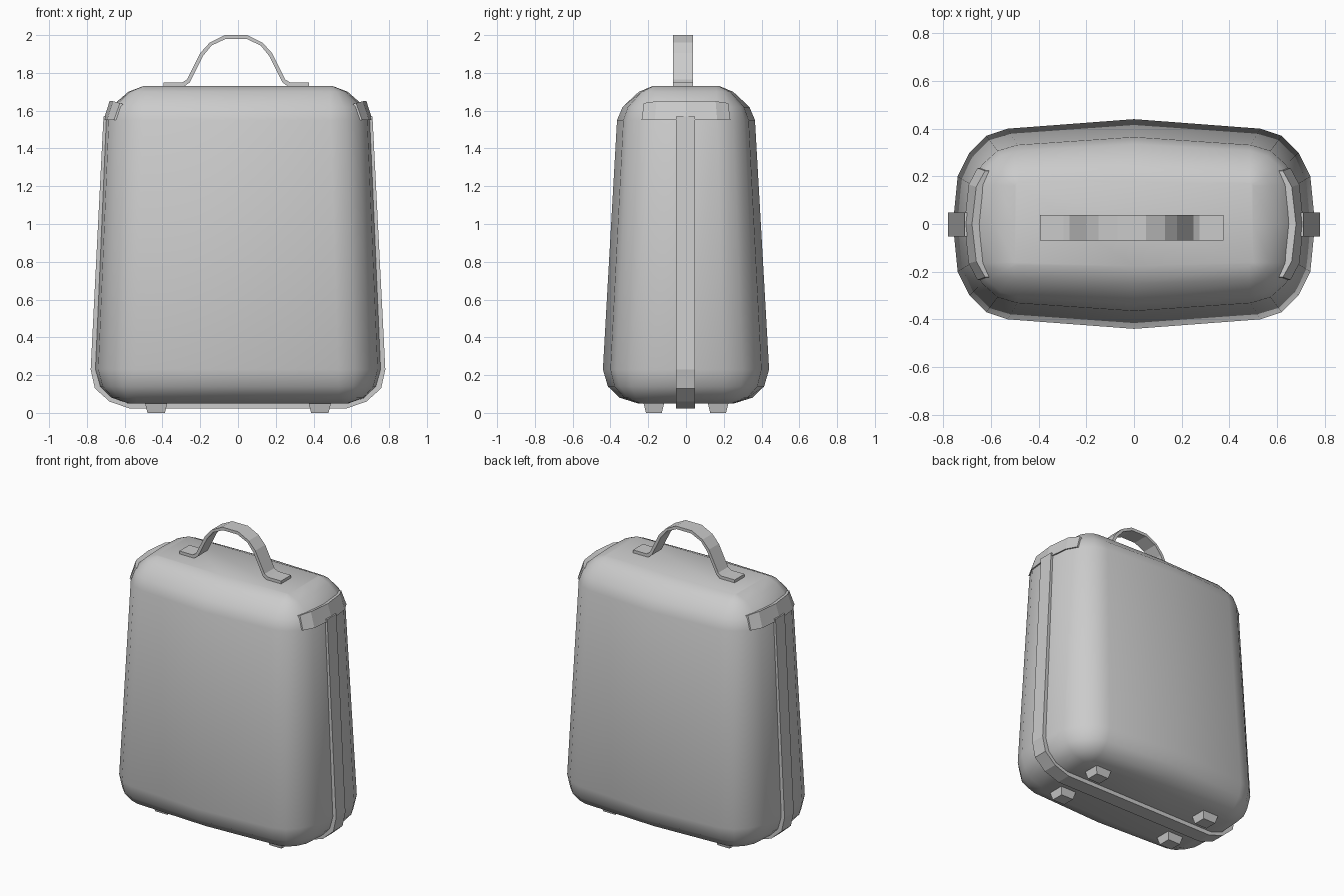
import bpy, bmesh

if "Cube" in bpy.data.objects:
    bpy.data.objects.remove(bpy.data.objects["Cube"])


def make(name, verts, faces, smooth=None):
    me = bpy.data.meshes.new(name)
    me.from_pydata(verts, [], faces)
    bm = bmesh.new()
    bm.from_mesh(me)
    bmesh.ops.recalc_face_normals(bm, faces=bm.faces)
    bm.to_mesh(me)
    bm.free()
    ob = bpy.data.objects.new(name, me)
    bpy.context.collection.objects.link(ob)
    if smooth:
        bpy.ops.object.select_all(action='DESELECT')
        ob.select_set(True)
        bpy.context.view_layer.objects.active = ob
        bpy.ops.object.shade_smooth_by_angle(angle=smooth)
    return ob


def loft(name, rings, smooth=None):
    """Skin a list of equal closed rings and cap both ends."""
    n = len(rings[0])
    verts = [v for r in rings for v in r]
    faces = [(i*n + j, i*n + (j+1) % n, (i+1)*n + (j+1) % n, (i+1)*n + j)
             for i in range(len(rings) - 1) for j in range(n)]
    faces += [tuple(range(n)), tuple(range((len(rings)-1)*n, len(rings)*n))]
    return make(name, verts, faces, smooth)


def strip(name, outer, inner, y0, y1):
    """Strap with an xz profile, running between two y planes."""
    rings = [[(a[0], y0, a[1]), (a[0], y1, a[1]), (b[0], y1, b[1]), (b[0], y0, b[1])]
             for a, b in zip(outer, inner)]
    return loft(name, rings)


# Body: tapered rounded box; each outline point is a core point plus a corner offset
quad = [(.53, 0, .23, 0), (.53, .20, .21, 0), (.53, .20, .16, .10),
        (.53, .20, .09, .17), (.53, .20, 0, .20), (0, .20, 0, .24)]


def outline(z, k):
    t = (z - .23) / 1.32
    sx, sy = 1 - .075*t, 1 - .17*t
    q = [((cx + k*ox)*sx, (cy + k*oy)*sy) for cx, cy, ox, oy in quad]
    half = q + [(-x, y) for x, y in q[-2::-1]]
    full = half + [(x, -y) for x, y in half[-2:0:-1]]
    return [(x, y, z) for x, y in full]


levels = [(.05, .2), (.08, .6), (.14, .87), (.23, 1), (1.55, 1),
          (1.62, .87), (1.70, .45), (1.73, .08)]
loft("body", [outline(z, k) for z, k in levels], smooth=.9)

# Band wrapping the sides and the underside
outer = [(.712, 1.57), (.78, .23), (.758, .13), (.68, .06), (.57, .022)]
inner = [(.64, 1.57), (.70, .25), (.68, .17), (.62, .12), (.54, .09)]
flip = lambda pts: [(-x, z) for x, z in reversed(pts)]
strip("band", outer + flip(outer), inner + flip(inner), -.052, .048)

# Curved caps over the upper ends of the band
for side, label in ((1, "right"), (-1, "left")):
    rings = []
    for y, dx, dz in ((-.235, -.055, -.01), (-.165, -.018, 0), (0, 0, 0),
                      (.165, -.018, 0), (.235, -.055, -.01)):
        rings.append([(side*(.712 + dx), y, 1.55), (side*(.68 + dx), y*.95, 1.65 + dz),
                      (side*(.635 + dx), y*.95, 1.635 + dz), (side*(.66 + dx), y, 1.55)])
    loft("cap_" + label, rings)

# Carry handle
top = [(-.395, 1.75), (-.295, 1.75), (-.27, 1.765), (-.20, 1.905), (-.15, 1.96), (-.07, 2),
       (.05, 2), (.13, 1.96), (.18, 1.905), (.25, 1.765), (.275, 1.75), (.375, 1.75)]
low = [(-.395, 1.728), (-.285, 1.728), (-.255, 1.75), (-.185, 1.89), (-.14, 1.945), (-.065, 1.98),
       (.045, 1.98), (.12, 1.945), (.165, 1.89), (.235, 1.75), (.265, 1.728), (.375, 1.728)]
strip("handle", top, low, -.07, .037)

# Four tapered feet
for sx in (-1, 1):
    for sy in (-1, 1):
        rings = [[(sx*.433 + a*hx, sy*.17 + b*hy, z) for a, b in ((-1, -1), (1, -1), (1, 1), (-1, 1))]
                 for z, hx, hy in ((0, .046, .042), (.08, .066, .062))]
        loft("foot", rings)
